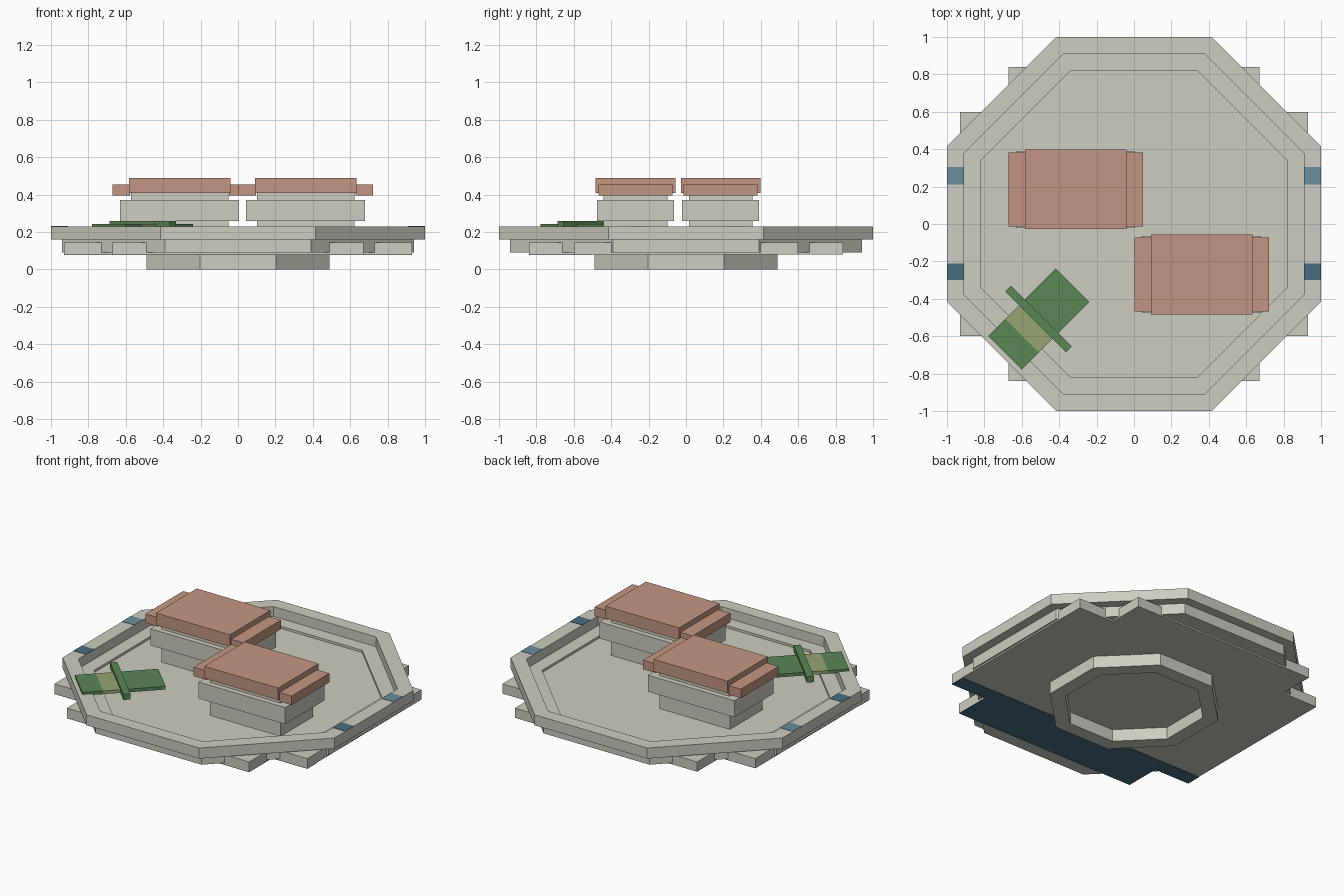
import bpy, bmesh, math
from mathutils import Matrix, Vector

if "Cube" in bpy.data.objects:
    bpy.data.objects.remove(bpy.data.objects["Cube"])


def material(name, rgb):
    """Flat colour given as sRGB 0-255."""
    m = bpy.data.materials.new(name)
    lin = [((c / 255 + 0.055) / 1.055) ** 2.4 for c in rgb]
    m.diffuse_color = (*lin, 1)
    m.use_nodes = True
    m.node_tree.nodes["Principled BSDF"].inputs["Base Color"].default_value = m.diffuse_color
    return m


STONE = material("pale_stone", (206, 205, 193))
SALMON = material("salmon", (196, 150, 130))
GREEN = material("leaf_green", (90, 134, 84))
OLIVE = material("olive", (150, 165, 116))
BLUE = material("deep_blue", (72, 110, 128))
LIGHT_BLUE = material("soft_blue", (104, 142, 156))


def finish(name, bm, mat):
    bmesh.ops.recalc_face_normals(bm, faces=bm.faces)
    me = bpy.data.meshes.new(name)
    bm.to_mesh(me)
    bm.free()
    me.materials.append(mat)
    ob = bpy.data.objects.new(name, me)
    bpy.context.collection.objects.link(ob)
    return ob


def box(name, x, y, z, mat, matrix=Matrix()):
    """Box from (min, max) ranges, optionally placed by a matrix."""
    bm = bmesh.new()
    bmesh.ops.create_cube(bm, size=1)
    for v in bm.verts:
        v.co = matrix @ Vector([(r[0] + r[1]) / 2 + c * (r[1] - r[0])
                                for r, c in zip((x, y, z), v.co)])
    return finish(name, bm, mat)


def octagon_rings(name, profile, mat, closed=False):
    """Sweep (radius, z) points around an octagon; cap the ends unless closed."""
    bm = bmesh.new()
    rings = []
    for r, z in profile:
        b = r * math.tan(math.radians(22.5))
        pts = [(r, -b), (r, b), (b, r), (-b, r), (-r, b), (-r, -b), (-b, -r), (b, -r)]
        rings.append([bm.verts.new((px, py, z)) for px, py in pts])
    pairs = list(zip(rings, rings[1:]))
    if closed:
        pairs.append((rings[-1], rings[0]))
    else:
        bm.faces.new(rings[0])
        bm.faces.new(rings[-1])
    for lo, hi in pairs:
        for i in range(8):
            j = (i + 1) % 8
            bm.faces.new((lo[i], lo[j], hi[j], hi[i]))
    return finish(name, bm, mat)


# Plate: skirt, overhanging rim, inner ledge and recessed floor
octagon_rings("plate", [(0.94, 0.09), (0.94, 0.16), (1.0, 0.16), (1.0, 0.23),
                        (0.91, 0.23), (0.91, 0.165), (0.82, 0.165), (0.82, 0.15)], STONE)

# Hollow foot ring
octagon_rings("foot_ring", [(0.49, 0), (0.49, 0.08), (0.40, 0.08), (0.40, 0)], STONE, closed=True)

# Notched base slab whose corners poke out beyond the skirt
quarter = [(0.93, 0.6), (0.67, 0.6), (0.67, 0.84)]
outline = []
for sx, sy in ((1, 1), (-1, 1), (-1, -1), (1, -1)):
    pts = quarter if sx * sy > 0 else quarter[::-1]
    outline += [(sx * px, sy * py) for px, py in pts]
bm = bmesh.new()
face = bm.faces.new([bm.verts.new((px, py, 0.08)) for px, py in outline])
top = bmesh.ops.extrude_face_region(bm, geom=[face])["geom"]
bmesh.ops.translate(bm, vec=(0, 0, 0.065),
                    verts=[g for g in top if isinstance(g, bmesh.types.BMVert)])
finish("base_slab", bm, STONE)

# Painted blue band under the front edge
box("under_band_outer", (-0.67, 0.67), (-0.84, -0.6), (0.077, 0.0805), BLUE)
box("under_band_inner", (-0.93, 0.93), (-0.6, -0.5), (0.077, 0.0805), BLUE)

# Blue patches on the rim
for side, s in (("right", 1), ("left", -1)):
    xr = sorted((s * 0.91, s * 1.0))
    box(f"rim_patch_front_{side}", xr, (-0.30, -0.21), (0.226, 0.232), BLUE)
    box(f"rim_patch_back_{side}", xr, (0.21, 0.305), (0.226, 0.232), LIGHT_BLUE)

# Two rice blocks with fish slices
for tag, cx, cy in (("back", -0.312, 0.185), ("front", 0.362, -0.27)):
    at = Matrix.Translation((cx, cy, 0))
    box(f"rice_foot_{tag}", (-0.26, 0.26), (-0.17, 0.17), (0.148, 0.265), STONE, at)
    box(f"rice_body_{tag}", (-0.318, 0.318), (-0.206, 0.206), (0.26, 0.37), STONE, at)
    box(f"rice_top_{tag}", (-0.26, 0.26), (-0.17, 0.17), (0.365, 0.42), STONE, at)
    box(f"fish_slice_{tag}", (-0.271, 0.271), (-0.213, 0.213), (0.41, 0.49), SALMON, at)
    for side, s in (("right", 1), ("left", -1)):
        box(f"fish_end_{side}_{tag}", sorted((s * 0.265, s * 0.36)), (-0.198, 0.198),
            (0.395, 0.455), SALMON, at)

# Leaf garnish lying diagonally over the rim
leaf = Matrix.Translation((-0.51, -0.508, 0)) @ Matrix.Rotation(math.radians(45), 4, 'Z')
box("leaf_tip", (-0.255, -0.127), (-0.127, 0.127), (0.222, 0.243), GREEN, leaf)
box("leaf_pale_band", (-0.127, 0), (-0.127, 0.127), (0.222, 0.243), OLIVE, leaf)
box("leaf_base", (0, 0.255), (-0.127, 0.127), (0.222, 0.243), GREEN, leaf)
box("leaf_tie", (-0.022, 0.022), (-0.23, 0.23), (0.222, 0.26), GREEN, leaf)
